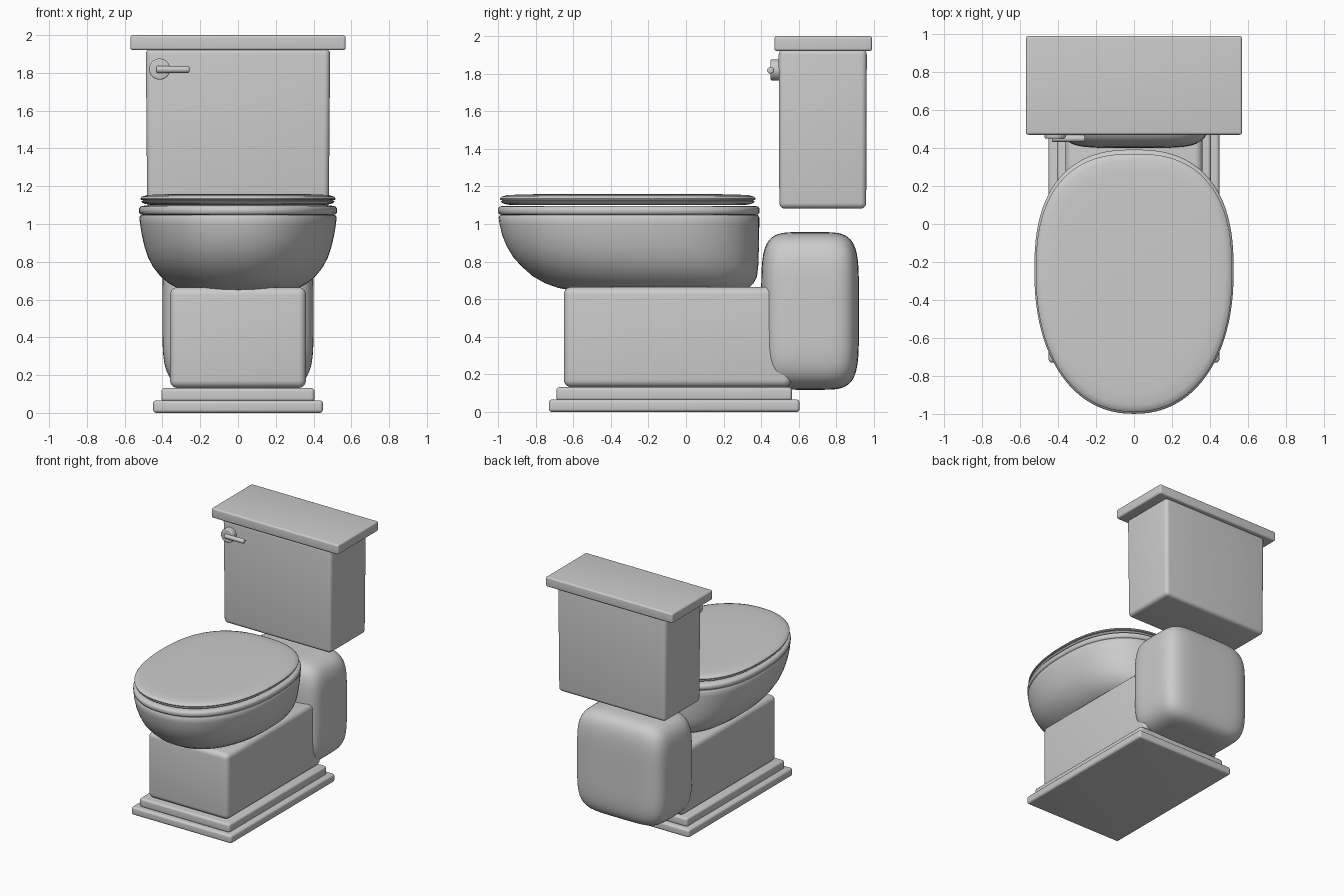
import bpy, bmesh, math

if "Cube" in bpy.data.objects:
    bpy.data.objects.remove(bpy.data.objects["Cube"])


def finish(name, bm, angle=40):
    bmesh.ops.recalc_face_normals(bm, faces=bm.faces)
    me = bpy.data.meshes.new(name)
    bm.to_mesh(me)
    bm.free()
    ob = bpy.data.objects.new(name, me)
    bpy.context.collection.objects.link(ob)
    bpy.ops.object.select_all(action='DESELECT')
    bpy.context.view_layer.objects.active = ob
    ob.select_set(True)
    bpy.ops.object.shade_smooth_by_angle(angle=math.radians(angle))
    return ob


def box(name, hw, y0, y1, z0, z1, bevel, taper=1.0):
    """Bevelled box centred on x; taper shrinks the bottom."""
    bm = bmesh.new()
    bmesh.ops.create_cube(bm, size=2)
    cy = (y0 + y1) / 2
    for v in bm.verts:
        s = taper if v.co.z < 0 else 1
        v.co = (v.co.x * hw * s, cy + v.co.y * (y1 - y0) / 2 * s,
                z0 if v.co.z < 0 else z1)
    bmesh.ops.bevel(bm, geom=bm.edges[:], offset=bevel, segments=5,
                    profile=0.5, affect='EDGES')
    return finish(name, bm)


def soft_box(name, hw, y0, y1, z0, z1, n):
    """Swollen box: a cube grid projected on a superellipsoid."""
    bm = bmesh.new()
    bmesh.ops.create_cube(bm, size=2)
    bmesh.ops.subdivide_edges(bm, edges=bm.edges[:], cuts=23, use_grid_fill=True)
    for v in bm.verts:
        r = sum(abs(c) ** n for c in v.co) ** (1 / n)
        x, y, z = v.co / r
        v.co = (x * hw, (y0 + y1) / 2 + y * (y1 - y0) / 2,
                (z0 + z1) / 2 + z * (z1 - z0) / 2)
    return finish(name, bm, 60)


def loft(name, rings, count=96):
    """Stack of egg-shaped outlines: (half width, front y, back y, z)."""
    bm = bmesh.new()
    loops = []
    for hw, yf, yb, z in rings:
        cy = yb - 0.46 * (yb - yf)
        loop = []
        for i in range(count):
            a = 2 * math.pi * i / count
            c, s = math.cos(a), math.sin(a)
            n, b = (2.5, yb - cy) if s > 0 else (2.2, cy - yf)
            x = math.copysign(abs(c) ** (2 / n), c) * hw
            y = cy + math.copysign(abs(s) ** (2 / n), s) * b
            loop.append(bm.verts.new((x, y, z)))
        loops.append(loop)
    for a, b in zip(loops, loops[1:]):
        for i in range(count):
            j = (i + 1) % count
            bm.faces.new((a[i], a[j], b[j], b[i]))
    bm.faces.new(loops[0])
    bm.faces.new(loops[-1])
    return finish(name, bm, 50)


def slab(name, hw, yf, yb, profile):
    """Egg-shaped disc from (inset, z) profile points."""
    return loft(name, [(hw - d, yf + d, yb - d, z) for d, z in profile])


# Stepped plinth and pedestal
box("plinth_lower", 0.45, -0.73, 0.605, 0.0, 0.066, 0.018)
box("plinth_upper", 0.405, -0.69, 0.565, 0.06, 0.132, 0.018)
box("pedestal", 0.36, -0.65, 0.56, 0.132, 0.665, 0.04)

# Swollen block behind the pedestal
soft_box("rear_block", 0.40, 0.40, 0.92, 0.118, 0.957, 5)

# Bowl
loft("bowl", [
    (0.20, -0.45, 0.22, 0.640),
    (0.27, -0.60, 0.30, 0.644),
    (0.32, -0.68, 0.335, 0.660),
    (0.365, -0.75, 0.36, 0.685),
    (0.41, -0.815, 0.378, 0.722),
    (0.448, -0.87, 0.384, 0.770),
    (0.475, -0.917, 0.386, 0.820),
    (0.495, -0.953, 0.388, 0.880),
    (0.509, -0.978, 0.389, 0.940),
    (0.519, -0.992, 0.390, 1.000),
    (0.522, -0.997, 0.390, 1.035),
    (0.515, -0.990, 0.383, 1.048)])

# Rim ring and closed lid
slab("rim", 0.525, -1.0, 0.392, [
    (0.03, 1.046), (0.008, 1.051), (0.0, 1.062), (0.0, 1.082),
    (0.008, 1.093), (0.03, 1.097)])
slab("seat", 0.512, -0.985, 0.365, [
    (0.06, 1.100), (0.02, 1.106), (0.004, 1.114), (0.0, 1.120), (0.012, 1.127)])
slab("seat_lid", 0.517, -0.99, 0.37, [
    (0.02, 1.124), (0.002, 1.129), (0.0, 1.136), (0.008, 1.145),
    (0.035, 1.153), (0.10, 1.157), (0.22, 1.159)])

# Tank and tank lid
box("tank", 0.488, 0.493, 0.962, 1.082, 1.93, 0.03, 0.985)
box("tank_lid", 0.57, 0.47, 0.99, 1.92, 2.0, 0.014)


def rod(name, p, axis, r, length, bevel):
    """Rounded cylinder centred on p along x or y."""
    bm = bmesh.new()
    bmesh.ops.create_cone(bm, cap_ends=True, segments=32, radius1=r, radius2=r,
                          depth=length)
    rim = [e for e in bm.edges if abs(e.verts[0].co.z - e.verts[1].co.z) < 1e-5]
    bmesh.ops.bevel(bm, geom=rim, offset=bevel, segments=4, profile=0.5,
                    affect='EDGES')
    for v in bm.verts:
        x, y, z = v.co
        v.co = (z + p[0], y + p[1], x + p[2]) if axis == 'x' else \
               (x + p[0], z + p[1], y + p[2])
    return finish(name, bm)


# Flush handle
rod("handle_base", (-0.415, 0.475, 1.82), 'y', 0.056, 0.05, 0.008)
rod("handle_lever", (-0.345, 0.45, 1.818), 'x', 0.018, 0.175, 0.008)
